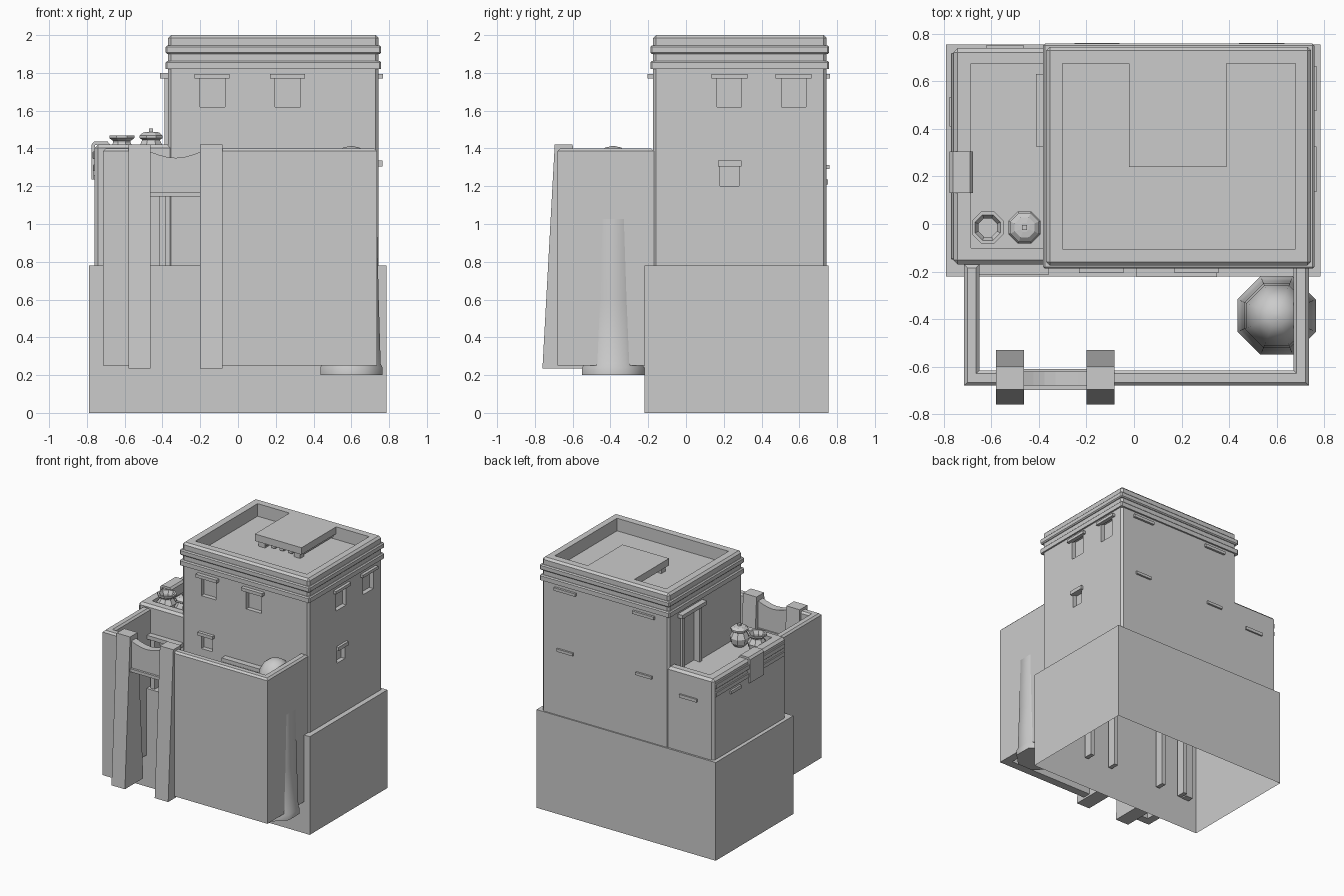
import bpy, bmesh, math

if "Cube" in bpy.data.objects:
    bpy.data.objects.remove(bpy.data.objects["Cube"])


def finish(name, bm):
    bmesh.ops.recalc_face_normals(bm, faces=bm.faces)
    me = bpy.data.meshes.new(name)
    bm.to_mesh(me)
    bm.free()
    ob = bpy.data.objects.new(name, me)
    bpy.context.collection.objects.link(ob)
    return ob


def add_box(bm, x0, x1, y0, y1, z0, z1):
    vs = bmesh.ops.create_cube(bm, size=1)["verts"]
    for v in vs:
        v.co.x = x1 if v.co.x > 0 else x0
        v.co.y = y1 if v.co.y > 0 else y0
        v.co.z = z1 if v.co.z > 0 else z0


def boxes(name, dims, bevel=0):
    bm = bmesh.new()
    for d in dims:
        add_box(bm, *d)
    if bevel:
        low = min(v.co.z for v in bm.verts)
        es = [e for e in bm.edges if any(v.co.z > low + 1e-4 for v in e.verts)]
        bmesh.ops.bevel(bm, geom=es, offset=bevel, segments=1, affect='EDGES')
    return finish(name, bm)


def prism(name, pts, axis, a, b, bevel_top=0):
    """Extrude a 2D outline along an axis from a to b."""
    def co(p, t):
        return {'x': (t, p[0], p[1]), 'y': (p[0], t, p[1]), 'z': (p[0], p[1], t)}[axis]
    bm = bmesh.new()
    lo = [bm.verts.new(co(p, a)) for p in pts]
    hi = [bm.verts.new(co(p, b)) for p in pts]
    n = len(pts)
    bm.faces.new(lo)
    top = bm.faces.new(hi)
    for i in range(n):
        bm.faces.new((lo[i], lo[(i + 1) % n], hi[(i + 1) % n], hi[i]))
    if bevel_top:
        bmesh.ops.recalc_face_normals(bm, faces=bm.faces)
        bmesh.ops.bevel(bm, geom=list(top.edges), offset=bevel_top, segments=1, affect='EDGES')
    return finish(name, bm)


def lathe(name, profile, cx, cy, n=8, smooth=None):
    bm = bmesh.new()
    rings = []
    for r, z in profile:
        rings.append([bm.verts.new((cx + r * math.cos(2 * math.pi * (i + .5) / n),
                                    cy + r * math.sin(2 * math.pi * (i + .5) / n), z)) for i in range(n)])
    for p, q in zip(rings, rings[1:]):
        for i in range(n):
            bm.faces.new((p[i], p[(i + 1) % n], q[(i + 1) % n], q[i]))
    bm.faces.new(rings[0])
    bm.faces.new(rings[-1])
    ob = finish(name, bm)
    if smooth:
        bpy.ops.object.select_all(action='DESELECT')
        ob.select_set(True)
        bpy.context.view_layer.objects.active = ob
        bpy.ops.object.shade_smooth_by_angle(angle=math.radians(smooth))
    return ob


def carve(ob, dims):
    for d in dims:
        c = boxes("cutter", [d])
        c.hide_render = True
        m = ob.modifiers.new("cut", 'BOOLEAN')
        m.operation, m.solver, m.object = 'DIFFERENCE', 'EXACT', c
        bpy.context.view_layer.objects.active = ob
        bpy.ops.object.modifier_apply(modifier=m.name)
        bpy.data.objects.remove(c)


# open-bottomed foundation
base = boxes("foundation", [(-.79, .785, -.22, .755, 0, .78)])
bm = bmesh.new()
bm.from_mesh(base.data)
bmesh.ops.delete(bm, geom=[f for f in bm.faces if f.normal.z < -.5], context='FACES')
bm.to_mesh(base.data)
bm.free()

# tower with sunken roof, windows and doors
D = .035
tower = boxes("tower", [(-.37, .745, -.175, .745, .72, 2.0)], .016)
carve(tower, [(-.30, .68, -.105, .675, 1.9, 2.1),
              (-.20, -.07, -.3, -.175 + D, 1.62, 1.78),
              (.195, .33, -.3, -.175 + D, 1.62, 1.78),
              (-.20, -.10, -.3, -.175 + D, 1.2, 1.31),
              (.06, .29, -.3, -.175 + D, .6, 1.18),
              (.745 - D, .9, .165, .295, 1.62, 1.78),
              (.745 - D, .9, .505, .635, 1.62, 1.78),
              (.745 - D, .9, .18, .28, 1.2, 1.31),
              (-.5, -.37 + D, .38, .575, 1.33, 1.78)])

# tower string courses
boxes("tower_bands", [(-.383, .758, -.188, .758, 1.9, 1.945),
                      (-.383, .758, -.188, .758, 1.82, 1.863)], .008)
carve(bpy.data.objects["tower_bands"], [(-.33, .71, -.135, .705, 1.7, 2.1)])

# lower annex with sunken terrace
annex = boxes("annex", [(-.76, -.34, -.17, .74, .72, 1.42)], .018)
carve(annex, [(-.685, -.3, -.10, .675, 1.33, 1.6),
              (-.61, -.40, -.3, -.17 + D, .6, 1.18)])
boxes("annex_bands", [(-.77, -.75, -.15, .72, 1.343, 1.383),
                      (-.768, -.75, -.15, .72, 1.28, 1.315)], .004)

# window and door lintels
L = []
for x in (-.1375, .2625):
    L.append((x - .093, x + .093, -.205, -.16, 1.77, 1.795))
L += [(-.215, -.085, -.2, -.16, 1.31, 1.335), (.01, .35, -.222, -.16, 1.17, 1.2),
      (-.655, -.36, -.215, -.16, 1.17, 1.2), (-.412, -.36, .325, .63, 1.77, 1.8),
      (.735, .765, .17, .295, 1.305, 1.335), (-.775, -.75, .41, .535, 1.235, 1.26),
      (-.62, -.465, .73, .753, 1.21, 1.235)]
for y in (.23, .57):
    L.append((.735, .768, y - .095, y + .095, 1.77, 1.793))
for x in (-.155, .537):
    L.append((x - .095, x + .095, .735, .762, 1.77, 1.793))
    L.append((x - .07, x + .07, .735, .76, 1.29, 1.312))
boxes("lintels", L)

# door jambs
J = []
for x0, x1, y in ((-.61, -.40, -.2), (.06, .29, -.205)):
    for x in (x0, x1):
        J.append((x - .017, x + .017, y, y + .07, .24, 1.17))
for y in (.37, .585):
    J.append((-.39, -.36, y - .015, y + .015, 1.33, 1.77))
boxes("door_jambs", J)

# roof canopy with joist ends
C = [(-.02, .39, .24, .68, 1.945, 2.0)]
for i in range(5):
    x = .03 + i * .075
    C.append((x, x + .035, .265, .675, 1.915, 1.95))
for x in (.0, .31):
    C.append((x, x + .055, .26, .31, 1.89, 1.95))
boxes("roof_canopy", C)

# courtyard walls, two angled runs meeting at the gate
prism("courtyard_wall_left", [(-.715, -.17), (-.715, -.68), (-.52, -.68), (-.52, -.615),
                              (-.65, -.615), (-.65, -.17)], 'z', .25, 1.4, .014)
prism("courtyard_wall_right", [(.735, -.17), (.735, -.68), (-.14, -.68), (-.14, -.615),
                               (.67, -.615), (.67, -.17)], 'z', .25, 1.4, .014)

# battered gate piers
for side, x in (("left", -.58), ("right", -.20)):
    prism("gate_pier_" + side, [(-.76, .235), (-.53, .235), (-.60, 1.42), (-.695, 1.42)],
          'x', x, x + .118)

# sagging gate panel and beam
N = 6
sag = [(-.47 + .28 * i / N, 1.385 - .035 * math.sin(math.pi * i / N)) for i in range(N + 1)]
prism("gate_header", [(-.19, 1.165), (-.47, 1.165)] + sag, 'y', -.68, -.62)
boxes("gate_beam", [(-.48, -.18, -.697, -.61, 1.145, 1.17)])

# conical domed oven in the courtyard corner
lathe("corner_oven", [(.178, .2), (.178, .24), (.168, .26), (.157, .6), (.146, 1.03), (.137, 1.22),
                      (.118, 1.32), (.085, 1.38), (.045, 1.405), (.01, 1.412)], .6, -.385, 8, 50)

# terrace pots
lathe("open_pot", [(.04, 1.33), (.068, 1.365), (.072, 1.395), (.05, 1.43), (.05, 1.44), (.072, 1.455),
                   (.072, 1.468), (.058, 1.468), (.042, 1.44), (.045, 1.38)], -.615, -.015)
lathe("lidded_pot", [(.04, 1.33), (.066, 1.36), (.073, 1.4), (.058, 1.43), (.05, 1.445), (.066, 1.455),
                     (.066, 1.468), (.045, 1.485), (.02, 1.488)], -.46, -.015)
boxes("lid_knob", [(-.471, -.449, -.026, -.004, 1.48, 1.505)])

# cloth draped over the terrace parapet
prism("draped_cloth", [(-.776, 1.235), (-.776, 1.42), (-.762, 1.436), (-.69, 1.436), (-.677, 1.42),
                       (-.677, 1.345), (-.688, 1.345), (-.69, 1.418), (-.758, 1.418), (-.762, 1.235)],
      'y', .13, .305)
